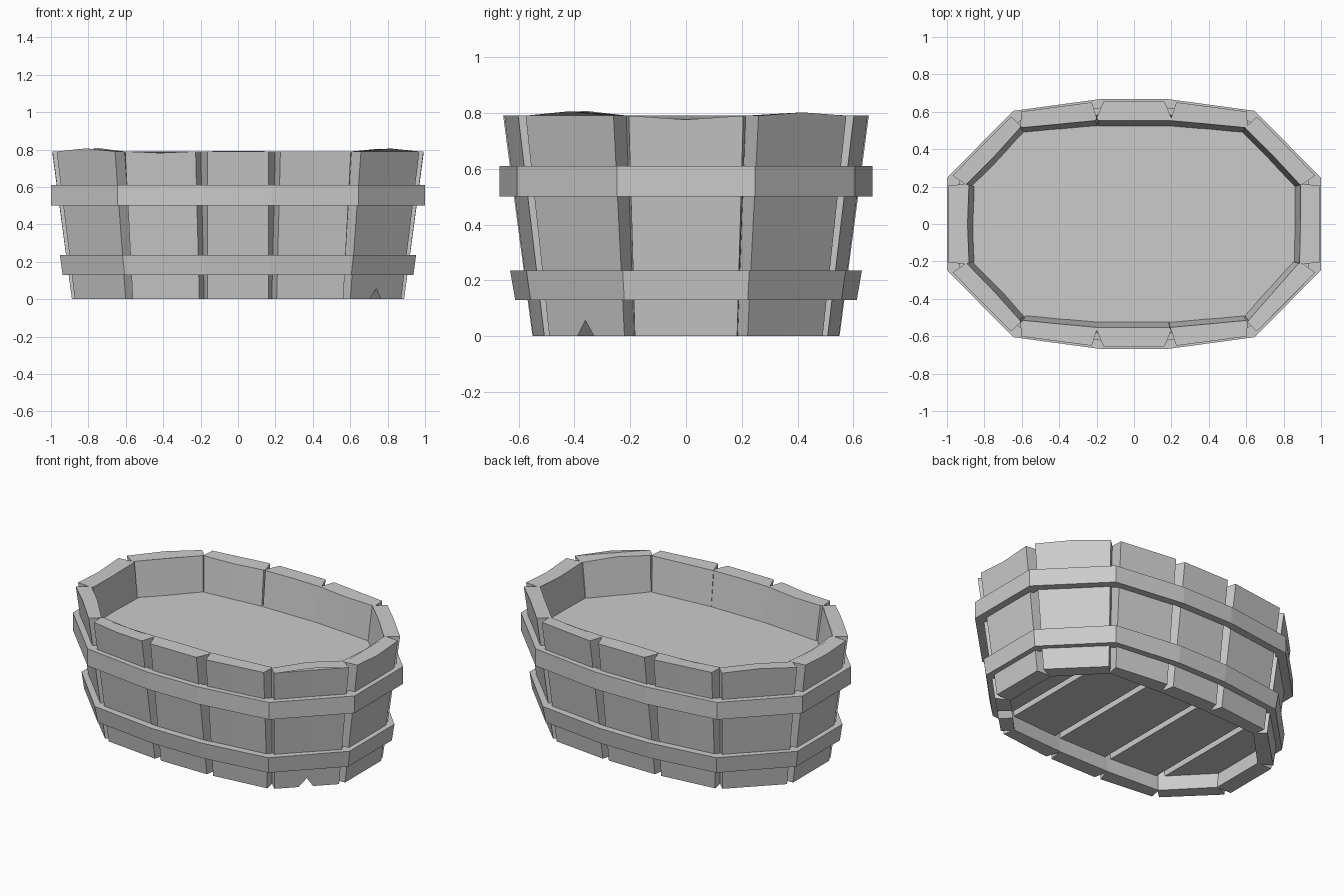
import bpy, bmesh, random
from mathutils import Vector

if "Cube" in bpy.data.objects:
    bpy.data.objects.remove(bpy.data.objects["Cube"])

random.seed(4)
H = 0.79


def ring(quarter):
    """Mirror three corner points of one quadrant into a 12-corner outline."""
    q = [Vector(p) for p in quarter]
    half = q + [Vector((-p.x, p.y)) for p in reversed(q)]
    return half + [-p for p in half]


OUT_TOP = ring([(.992, .237), (.635, .597), (.195, .655)])
OUT_BOT = ring([(.888, .205), (.585, .505), (.185, .55)])
IN_TOP = ring([(.89, .21), (.602, .515), (.2, .553)])
IN_BOT = ring([(.785, .182), (.545, .43), (.18, .452)])


def inner_at(z, grow=1.0):
    return [a.lerp(b, z / H) * grow for a, b in zip(IN_BOT, IN_TOP)]


def finish(name, bm):
    bmesh.ops.recalc_face_normals(bm, faces=bm.faces)
    me = bpy.data.meshes.new(name)
    bm.to_mesh(me)
    bm.free()
    ob = bpy.data.objects.new(name, me)
    bpy.context.collection.objects.link(ob)
    return ob


def loft(bm, loops, closed=False):
    """Skin between 3D loops; cap the ends, or join last to first."""
    rows = [[bm.verts.new(p) for p in lp] for lp in loops]
    n = len(rows[0])
    pairs = list(zip(rows, rows[1:]))
    if closed:
        pairs.append((rows[-1], rows[0]))
    for a, b in pairs:
        for i in range(n):
            j = (i + 1) % n
            bm.faces.new((a[i], a[j], b[j], b[i]))
    if not closed:
        bm.faces.new(rows[0])
        bm.faces.new(rows[-1])


def flat(r, z):
    return [Vector((p.x, p.y, z)) for p in r]


def stave_section(i, outer, inner, inset):
    """Outline of one stave with bevelled sides that form V grooves."""
    j = (i + 1) % 12
    a, b, c, d = outer[i], outer[j], inner[j], inner[i]
    e = (b - a).normalized() * inset
    return [a + e, (a + b) / 2, b - e, c.lerp(b, .15), c,
            (c + d) / 2, d, d.lerp(a, .15)]


# Wall staves, with slightly worn, uneven tops
mid_height = {0: .802, 4: .800, 5: .778, 6: .806, 7: .782, 10: .806, 11: .776}
staves = []
for i in range(12):
    bm = bmesh.new()
    low = flat(stave_section(i, OUT_BOT, IN_BOT, .022), 0)
    top = flat(stave_section(i, OUT_TOP, IN_TOP, .032), H)
    top[1].z = mid_height.get(i, H)
    top[5].z = mid_height.get(i, H) + random.uniform(-.008, .004)
    for k in (4, 6):
        shift = random.uniform(-.012, .012)
        top[k].x += shift
    loft(bm, [low, top])
    staves.append(finish(f"wall_stave_{i + 1}", bm))

# Chip in the foot of the front right stave
bm = bmesh.new()
mid = Vector((.735, -.355, 0))
along = Vector((.71, .71, 0))
out = Vector((.71, -.71, 0))
tri = [mid - along * .055 - Vector((0, 0, .01)),
       mid + along * .045 - Vector((0, 0, .01)), mid + Vector((0, 0, .057))]
loft(bm, [[p - out * .2 for p in tri], [p + out * .2 for p in tri]])
cutter = finish("chip_cutter", bm)
cutter.hide_render = True
cutter.hide_viewport = True
cut = staves[10].modifiers.new("chip", 'BOOLEAN')
cut.operation = 'DIFFERENCE'
cut.solver = 'EXACT'
cut.object = cutter


# Hoops around the staves
def hoop(name, low, high, z0, z1):
    bm = bmesh.new()
    lo, hi = ring(low), ring(high)
    loft(bm, [flat(lo, z0), flat(hi, z1), flat([p * .93 for p in hi], z1),
              flat([p * .93 for p in lo], z0)], closed=True)
    finish(name, bm)


up = [(1.0, .247), (.645, .605), (.18, .668)]
hoop("upper_hoop", up, up, .50, .61)
hoop("lower_hoop", [(.938, .221), (.606, .557), (.172, .612)],
     [(.952, .227), (.617, .572), (.175, .63)], .13, .235)


# Raised inner floor
def slab(name, z0, z1, x0=None, x1=None):
    bm = bmesh.new()
    loft(bm, [flat(inner_at(z0, 1.01), z0), flat(inner_at(z1, 1.01), z1)])
    for x, nx in ((x0, -1), (x1, 1)):
        if x is None:
            continue
        geom = bm.verts[:] + bm.edges[:] + bm.faces[:]
        bmesh.ops.bisect_plane(bm, geom=geom, plane_co=(x, 0, 0),
                               plane_no=(nx, 0, 0), clear_outer=True)
        bmesh.ops.holes_fill(bm, edges=[e for e in bm.edges if e.is_boundary])
    finish(name, bm)


slab("inner_floor", .54, .57)

# Underside boards with gaps, and the panel behind them
slab("base_panel", .14, .16)
cuts = [None, -.56, -.19, .19, .56, None]
for k in range(5):
    a, b = cuts[k], cuts[k + 1]
    slab(f"base_board_{k + 1}", .10, .14,
         None if a is None else a + .02, None if b is None else b - .02)
